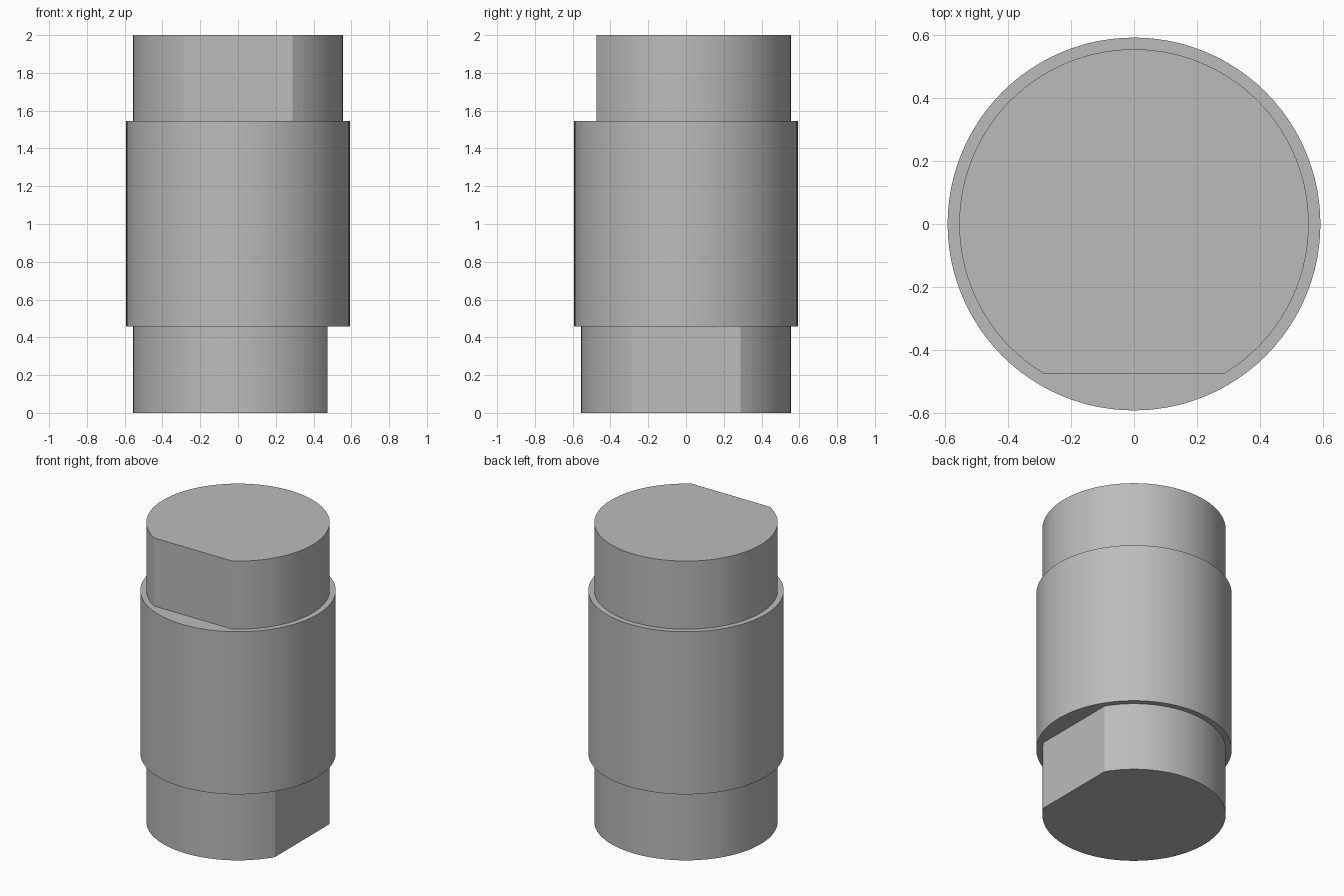
import bpy, bmesh, math

if "Cube" in bpy.data.objects:
    bpy.data.objects.remove(bpy.data.objects["Cube"])

SEGMENTS = 96
BODY_R, JOURNAL_R, FLAT = 0.592, 0.555, 0.474
Z_LOW, Z_HIGH, Z_TOP = 0.458, 1.545, 2.0

steel = bpy.data.materials.new("grey steel")
steel.diffuse_color = (0.50, 0.50, 0.50, 1)
steel.use_nodes = True
steel.node_tree.nodes["Principled BSDF"].inputs["Base Color"].default_value = steel.diffuse_color


def circle(radius):
    return [(radius * math.cos(2 * math.pi * i / SEGMENTS),
             radius * math.sin(2 * math.pi * i / SEGMENTS)) for i in range(SEGMENTS)]


def d_profile(radius, flat, direction):
    """Circle with one flat whose outward normal points along direction."""
    half = math.acos(flat / radius)
    sweep = 2 * math.pi - 2 * half
    angles = [direction + half + sweep * i / SEGMENTS for i in range(SEGMENTS + 1)]
    return [(radius * math.cos(a), radius * math.sin(a)) for a in angles]


def prism(name, profile, z0, z1, bottom=True, top=True):
    bm = bmesh.new()
    low = [bm.verts.new((x, y, z0)) for x, y in profile]
    high = [bm.verts.new((x, y, z1)) for x, y in profile]
    n = len(profile)
    for i in range(n):
        j = (i + 1) % n
        bm.faces.new((low[i], low[j], high[j], high[i]))
    if bottom:
        bm.faces.new(low[::-1])
    if top:
        bm.faces.new(high)
    mesh = bpy.data.meshes.new(name)
    bm.to_mesh(mesh)
    bm.free()
    mesh.materials.append(steel)
    obj = bpy.data.objects.new(name, mesh)
    bpy.context.collection.objects.link(obj)
    bpy.ops.object.select_all(action='DESELECT')
    obj.select_set(True)
    bpy.context.view_layer.objects.active = obj
    bpy.ops.object.shade_smooth_by_angle(angle=math.radians(15))
    return obj


# Wide middle barrel
prism("barrel", circle(BODY_R), Z_LOW, Z_HIGH)
# Lower end with its flat facing +x, open where it meets the barrel
prism("lower_end", d_profile(JOURNAL_R, FLAT, 0), 0, Z_LOW, top=False)
# Upper end with its flat facing the front
prism("upper_end", d_profile(JOURNAL_R, FLAT, -math.pi / 2), Z_HIGH, Z_TOP, bottom=False)
